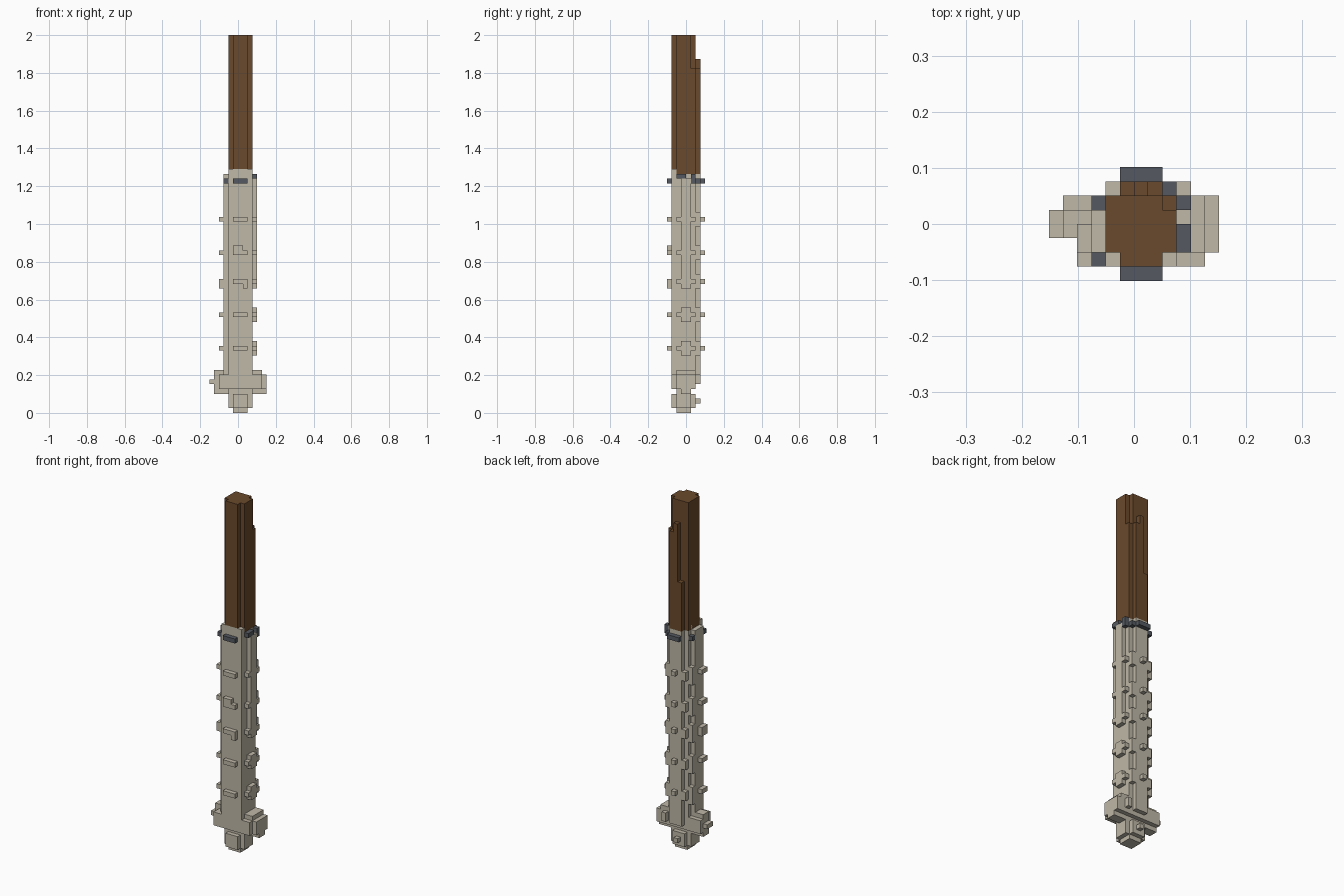
import bpy
import bmesh
from mathutils import Vector

cube = bpy.data.objects.get("Cube")
if cube:
    bpy.data.objects.remove(cube, do_unlink=True)

UNIT = 2 / 79  # edge of one small block


def make_material(name, color):
    mat = bpy.data.materials.new(name)
    mat.use_nodes = True
    mat.diffuse_color = (*color, 1)
    bsdf = next(n for n in mat.node_tree.nodes if n.type == "BSDF_PRINCIPLED")
    bsdf.inputs["Base Color"].default_value = (*color, 1)
    return mat


wood = make_material("brown wood", (0.144, 0.067, 0.025))
stone = make_material("pale stone", (0.52, 0.48, 0.39))
iron = make_material("dark iron", (0.091, 0.102, 0.12))


def block_part(name, mat, boxes):
    """One object from boxes given as x, y and z ranges in block units."""
    bm = bmesh.new()
    for xs, ys, zs in boxes:
        low, high = (Vector(p) * UNIT for p in zip(xs, ys, zs))
        verts = bmesh.ops.create_cube(bm, size=1)["verts"]
        size, mid = high - low, (low + high) / 2
        for v in verts:
            v.co = Vector(a * b for a, b in zip(v.co, size)) + mid
    mesh = bpy.data.meshes.new(name)
    bm.to_mesh(mesh)
    bm.free()
    mesh.materials.append(mat)
    obj = bpy.data.objects.new(name, mesh)
    bpy.context.collection.objects.link(obj)
    return obj


# Wooden upper shaft with a stepped back strip
block_part("wooden_shaft", wood, [
    ((-2, 2), (-2, 2), (50, 79)),
    ((2, 3), (-2, 1), (50, 79)),
    ((2, 3), (1, 2), (50, 72)),
    ((-1, 2), (-3, -2), (51, 79)),
])
block_part("shaft_back_strip", wood, [
    ((-1, 0), (2, 3), (50, 61)),
    ((0, 1), (2, 3), (50, 74)),
    ((1, 2), (2, 3), (50, 72)),
])

# Stone sleeve
block_part("stone_sleeve", stone, [
    ((-2, 3), (-3, 1), (5, 51)),
    ((-2, 3), (1, 2), (5, 50)),
    ((-1, 2), (2, 3), (6, 50)),
    ((-3, -2), (-2, 1), (5, 50)),
    ((3, 4), (-1, 1), (26, 49)),
])

# Repeated raised bands around the sleeve
bands = []
for z in (13, 20, 27, 33, 40):
    bands += [
        ((-1, 2), (-4, -3), (z, z + 1)),
        ((0, 1), (3, 4), (z, z + 1)),
        ((-4, -3), (-2, 0), (z, z + 1)),
        ((3, 4), (-2, 2), (z, z + 1)),
        ((3, 4), (-1, 1), (z - 1, z + 2)),
        ((-3, -2), (1, 2), (z - 2, z + 2)),
        ((-2, -1), (2, 3), (z - 1, z + 1)),
        ((2, 3), (2, 3), (z - 1, z + 2)),
    ]
bands += [
    ((1, 2), (-4, -3), (26, 27)),
    ((-1, 1), (-4, -3), (34, 35)),
    ((-4, -3), (-2, 0), (26, 27)),
]
block_part("sleeve_bands", stone, bands)

# Broken iron ring at the top of the sleeve
block_part("iron_ring", iron, [
    ((-1, 2), (-4, -3), (48, 49)),
    ((-1, 2), (3, 4), (48, 49)),
    ((2, 3), (2, 3), (48, 49)),
    ((-3, -2), (1, 2), (48, 49)),
    ((-3, -2), (-3, -2), (48, 49)),
    ((3, 4), (-2, 0), (49, 50)),
    ((3, 4), (1, 2), (48, 50)),
])

# Lobes on each side near the bottom
block_part("left_lobe", stone, [
    ((3, 5), (-2, 2), (5, 9)),
    ((3, 5), (-3, 2), (5, 8)),
    ((3, 4), (2, 3), (6, 8)),
    ((3, 6), (-2, 2), (5, 8)),
    ((3, 6), (-1, 1), (4, 8)),
])
block_part("right_lobe", stone, [
    ((-5, -2), (-1, 2), (5, 8)),
    ((-5, -2), (-1, 1), (4, 9)),
    ((-4, -2), (-3, 2), (5, 8)),
    ((-6, -5), (-1, 1), (6, 7)),
])

# Rounded foot with a small stud on the back
block_part("foot", stone, [
    ((-2, 3), (-2, 1), (1, 5)),
    ((-1, 2), (-3, 2), (1, 4)),
    ((-1, 2), (-2, 1), (0, 1)),
    ((0, 1), (2, 3), (2, 3)),
])
